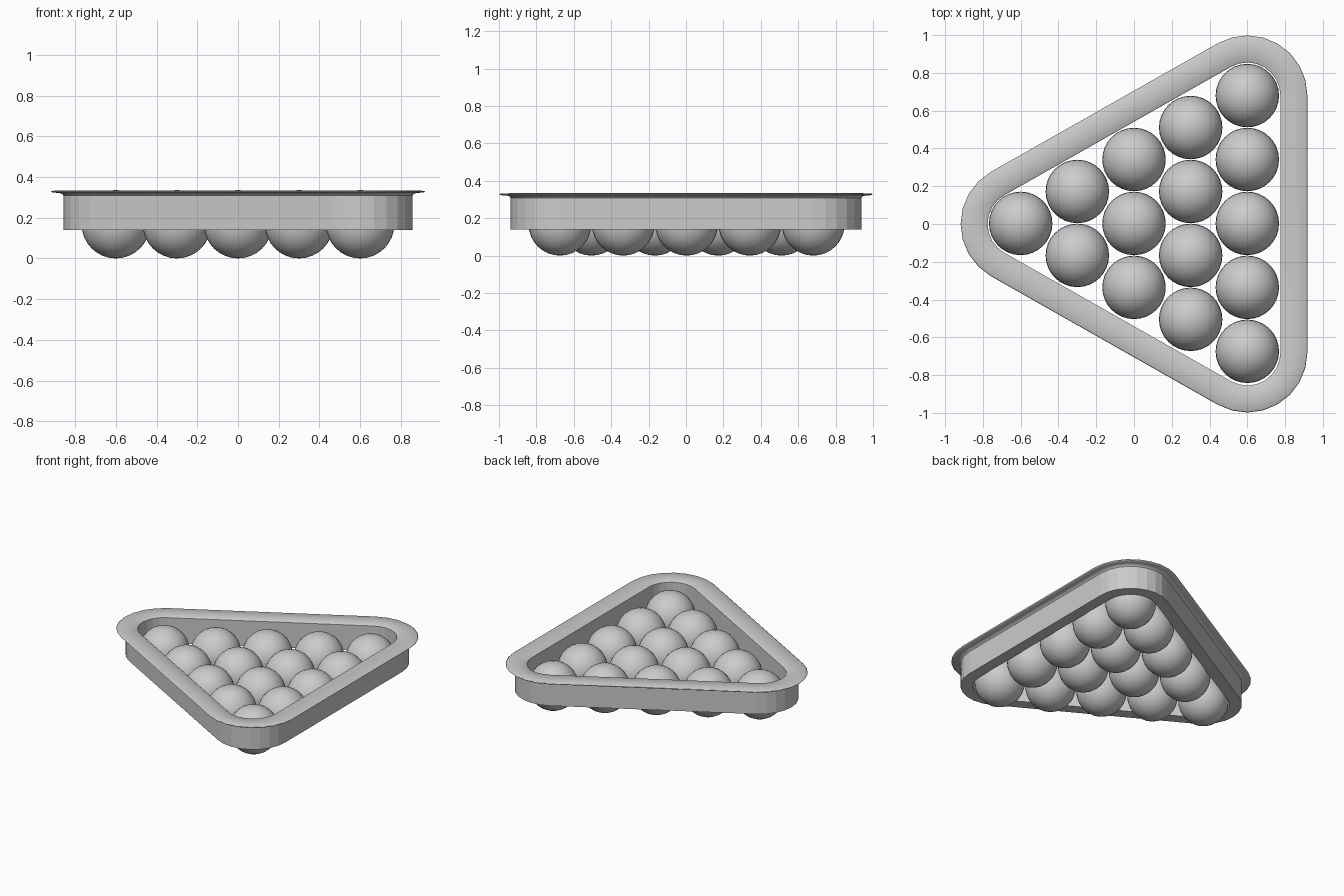
import bpy, bmesh, math
from mathutils import Vector

if "Cube" in bpy.data.objects:
    bpy.data.objects.remove(bpy.data.objects["Cube"])

R = 0.168          # ball radius
DX, DY = 0.30, 0.3385
Y0 = 0.003

# Balls: five rows in a triangle, tip towards -x
for row in range(5):
    for i in range(row + 1):
        x = -0.6 + DX * row
        y = Y0 + (i - row / 2) * DY
        bpy.ops.mesh.primitive_uv_sphere_add(segments=32, ring_count=16, radius=R,
                                             location=(x, y, R))
        ball = bpy.context.object
        ball.name = f"ball_{row + 1}_{i + 1}"
        bpy.ops.object.shade_smooth()

# Rack: cross-section (offset from corner centres, height) swept round the triangle
corners = [Vector((-0.6, 0)), Vector((0.6, -0.68)), Vector((0.6, 0.68))]
profile = [(0.175, 0.14), (0.257, 0.14), (0.257, 0.308), (0.264, 0.317),
           (0.28, 0.322), (0.312, 0.323), (0.318, 0.328), (0.312, 0.332),
           (0.25, 0.334), (0.182, 0.332), (0.175, 0.326)]
SEG = 8


def outline():
    """Corner centre and outward direction for each point round the rack."""
    pts = []
    for k in range(3):
        c, prev, nxt = corners[k], corners[k - 1], corners[(k + 1) % 3]
        d0, d1 = c - prev, nxt - c
        a0 = math.atan2(-d0.x, d0.y)
        a1 = math.atan2(-d1.x, d1.y)
        while a1 < a0:
            a1 += 2 * math.pi
        for s in range(SEG + 1):
            a = a0 + (a1 - a0) * s / SEG
            pts.append((c, Vector((math.cos(a), math.sin(a)))))
    return pts


# Outward normal of a counter-clockwise edge is (dy, -dx)
bm = bmesh.new()
rings = []
for c, d in outline():
    rings.append([bm.verts.new((c.x + d.x * r, c.y + d.y * r, z)) for r, z in profile])
n = len(profile)
for i, a in enumerate(rings):
    b = rings[(i + 1) % len(rings)]
    for j in range(n):
        f = bm.faces.new((a[j], b[j], b[(j + 1) % n], a[(j + 1) % n]))
        f.smooth = 2 <= j <= n - 2      # rolled lip is smooth, walls are faceted
bmesh.ops.recalc_face_normals(bm, faces=bm.faces)
mesh = bpy.data.meshes.new("rack_frame")
bm.to_mesh(mesh)
bm.free()
rack = bpy.data.objects.new("rack_frame", mesh)
bpy.context.collection.objects.link(rack)
